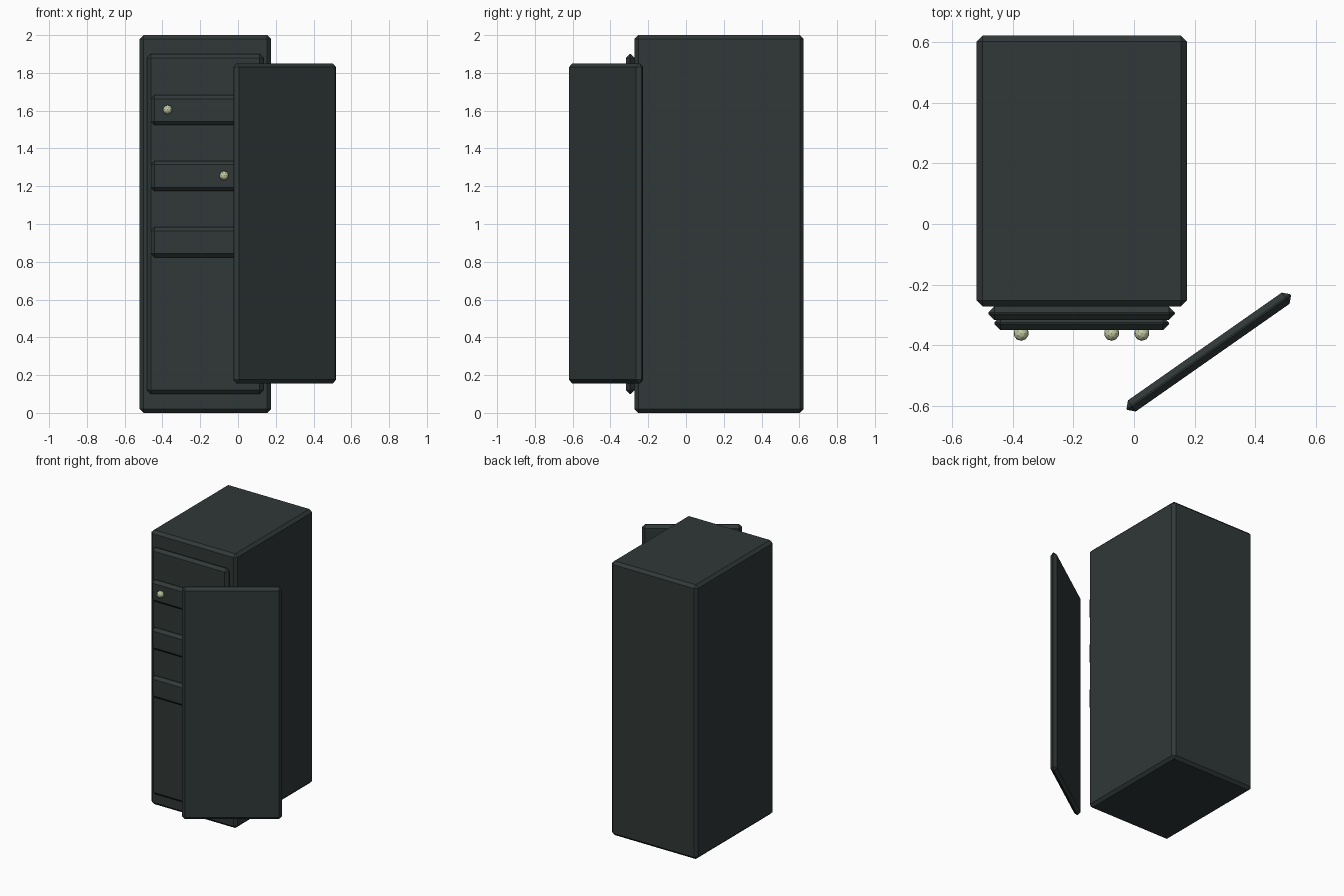
import bpy, math

if "Cube" in bpy.data.objects:
    bpy.data.objects.remove(bpy.data.objects["Cube"])


def material(name, rgb):
    m = bpy.data.materials.new(name)
    m.diffuse_color = (*rgb, 1)
    m.use_nodes = True
    m.node_tree.nodes["Principled BSDF"].inputs["Base Color"].default_value = m.diffuse_color
    return m


dark = material("dark slate green", (0.030, 0.040, 0.039))
pale = material("pale brass", (0.56, 0.60, 0.38))


def chamfered_box(name, center, size, chamfer=0.02, turn=0):
    bpy.ops.mesh.primitive_cube_add(size=1, location=center)
    ob = bpy.context.object
    ob.name = name
    ob.scale = size
    bpy.ops.object.transform_apply(location=False, rotation=False, scale=True)
    ob.rotation_euler.z = math.radians(turn)
    bevel = ob.modifiers.new("chamfer", 'BEVEL')
    bevel.width = chamfer
    bevel.segments = 1
    ob.data.materials.append(dark)
    return ob


# Cabinet body and the raised front panel
chamfered_box("cabinet_body", (-0.173, 0.175, 1.0), (0.695, 0.895, 2.0))
chamfered_box("front_panel", (-0.173, -0.295, 1.0), (0.616, 0.045, 1.80))

# Three drawer fronts, each with a small round knob
for i, (z, knob_x) in enumerate(((1.603, -0.373), (1.254, -0.074), (0.903, 0.026)), 1):
    chamfered_box(f"drawer_front_{i}", (-0.173, -0.328, z), (0.577, 0.045, 0.16))
    bpy.ops.mesh.primitive_ico_sphere_add(subdivisions=2, radius=0.025,
                                          location=(knob_x, -0.361, z + 0.002))
    knob = bpy.context.object
    knob.name = f"drawer_knob_{i}"
    knob.data.materials.append(pale)

# Door standing open in front
chamfered_box("open_door", (0.247, -0.423, 1.003), (0.66, 0.045, 1.695), turn=35)
